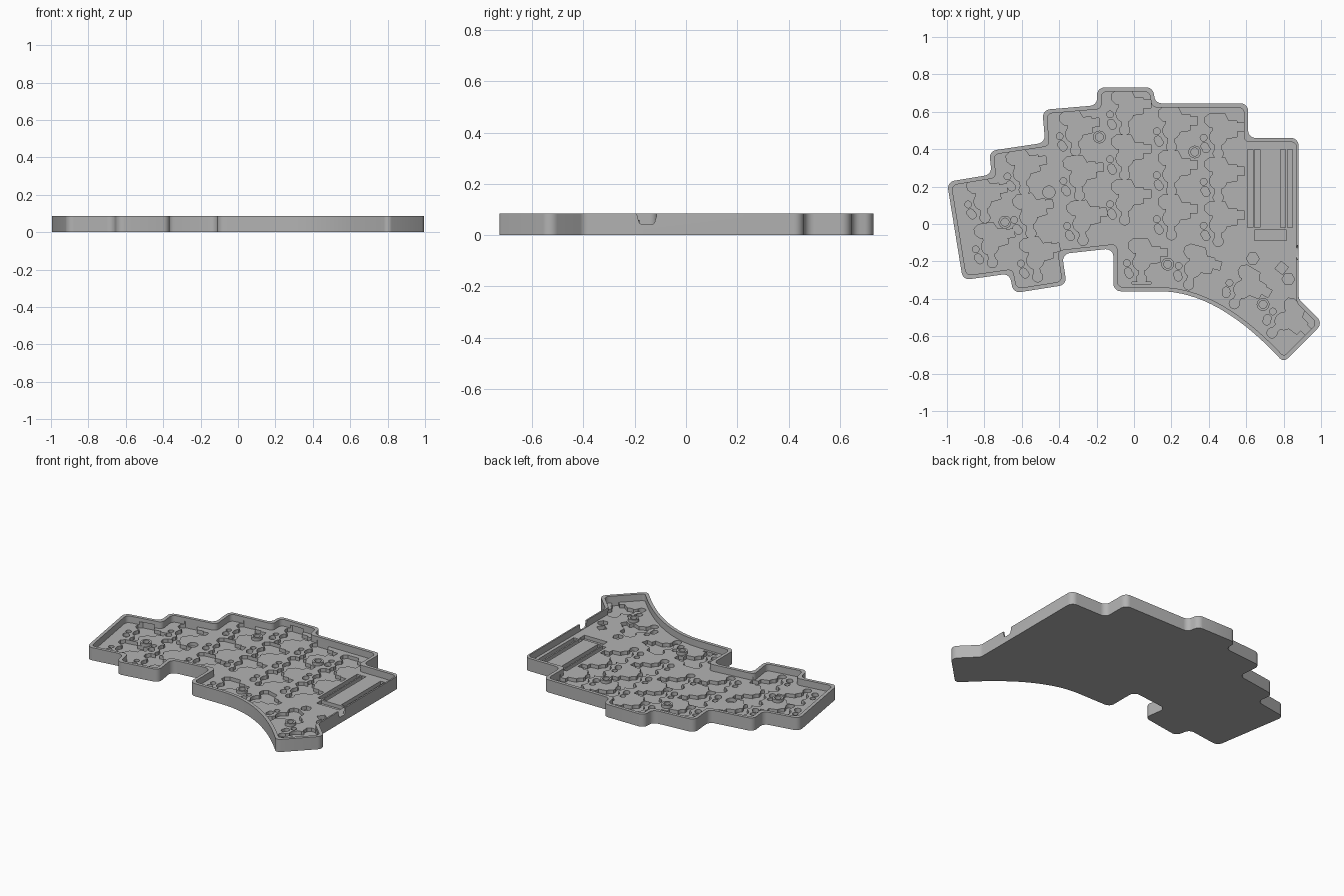
import bpy, bmesh, math
from mathutils import Vector, Matrix

if "Cube" in bpy.data.objects:
    bpy.data.objects.remove(bpy.data.objects["Cube"])

HEIGHT, FLOOR, POCKET = 0.085, 0.04, 0.016

grey = bpy.data.materials.new("plain grey")
grey.use_nodes = True
grey.diffuse_color = (0.45, 0.45, 0.45, 1)
grey.node_tree.nodes["Principled BSDF"].inputs["Base Color"].default_value = (0.45, 0.45, 0.45, 1)


def offset(pts, dist):
    """Move every edge of a clockwise loop inward and rejoin the corners."""
    lines = []
    for i, p in enumerate(pts):
        q = pts[(i + 1) % len(pts)]
        d = (q - p).normalized()
        lines.append((p + Vector((d.y, -d.x)) * dist(p, q), d))
    out = []
    for i, (p, d) in enumerate(lines):
        a, e = lines[i - 1]
        cross = e.x * d.y - e.y * d.x
        w = p - a
        out.append(p if abs(cross) < 1e-5 else a + e * ((w.x * d.y - w.y * d.x) / cross))
    return out


def fillet(pts, radius, steps=6):
    """Round each corner of a loop with a short arc."""
    out = []
    for i, p in enumerate(pts):
        a, b = pts[i - 1] - p, pts[(i + 1) % len(pts)] - p
        turn = math.pi - a.angle(b)
        if turn < 0.2:
            out.append(p)
            continue
        cut = min(radius * math.tan(turn / 2), 0.48 * a.length, 0.48 * b.length)
        r = cut / math.tan(turn / 2)
        start = p + a.normalized() * cut
        mid = (a.normalized() + b.normalized()).normalized()
        centre = p + mid * (r / math.cos(turn / 2))
        sweep = (start - centre).angle_signed(p + b.normalized() * cut - centre)
        for k in range(steps + 1):
            out.append(centre + Matrix.Rotation(-sweep * k / steps, 2) @ (start - centre))
    return out


def prism(bm, pts, low, high, place=Matrix()):
    """Extrude a closed loop between two heights."""
    face = bm.faces.new([bm.verts.new(place @ Vector((p[0], p[1], low))) for p in pts])
    top = bmesh.ops.extrude_face_region(bm, geom=[face])["geom"]
    verts = [v for v in top if isinstance(v, bmesh.types.BMVert)]
    shift = place.to_3x3() @ Vector((0, 0, high - low))
    bmesh.ops.translate(bm, vec=shift, verts=verts)


def circle(x, y, r, n=24, turn=0):
    return [(x + r * math.cos(turn + math.tau * k / n),
             y + r * math.sin(turn + math.tau * k / n)) for k in range(n)]


def rect(x0, x1, y0, y1):
    return [(x0, y0), (x1, y0), (x1, y1), (x0, y1)]


def finish(name, bm):
    bmesh.ops.recalc_face_normals(bm, faces=bm.faces[:])
    mesh = bpy.data.meshes.new(name)
    bm.to_mesh(mesh)
    bm.free()
    mesh.materials.append(grey)
    obj = bpy.data.objects.new(name, mesh)
    bpy.context.collection.objects.link(obj)
    return obj


def select(obj):
    bpy.ops.object.select_all(action='DESELECT')
    obj.select_set(True)
    bpy.context.view_layer.objects.active = obj


def carve(obj, bm):
    cutter = finish("cutter", bm)
    cutter.hide_render = True
    mod = obj.modifiers.new("carve", 'BOOLEAN')
    mod.operation, mod.solver, mod.use_self = 'DIFFERENCE', 'EXACT', True
    mod.object = cutter
    select(obj)
    bpy.ops.object.modifier_apply(modifier=mod.name)
    bpy.data.objects.remove(cutter)


# Stepped outline, clockwise, closed by a curved thumb edge
outline = [Vector(p) for p in (
    (-1.0, .225), (-.76, .265), (-.775, .39), (-.475, .435), (-.49, .61), (-.195, .635),
    (-.2, .73), (.1, .73), (.115, .645), (.61, .645), (.61, .46), (.88, .46),
    (.88, -.4), (1.01, -.53))]
tip, bend, start = Vector((.8, -.74)), Vector((.45, -.355)), Vector((.13, -.36))
for k in range(17):
    t = k / 16
    outline.append(tip * (1 - t) ** 2 + bend * 2 * t * (1 - t) + start * t ** 2)
outline += [Vector(p) for p in (
    (-.11, -.36), (-.11, -.13), (-.385, -.16), (-.36, -.325), (-.645, -.37),
    (-.665, -.265), (-.915, -.3))]

# Tray: solid block, hollowed above the floor, thinner wall on the straight left side
bm = bmesh.new()
prism(bm, fillet(outline, .04), 0, HEIGHT)
case = finish("case_tray", bm)


def wall(p, q):
    return .01 if abs(p.x - .88) < .001 and abs(q.x - .88) < .001 else .022


bm = bmesh.new()
prism(bm, fillet(offset(outline, wall), .03), FLOOR, .2)
carve(case, bm)

# Rounded cable notch through the left wall
bm = bmesh.new()
notch = [Vector(p) for p in ((-.195, .2), (-.19, .075), (-.18, .041), (-.125, .041), (-.115, .075), (-.11, .2))]
side = Matrix(((0, 0, 1, 0), (1, 0, 0, 0), (0, 1, 0, 0), (0, 0, 0, 1)))
prism(bm, fillet(notch, .015), .84, .92, side)
carve(case, bm)

# Socket pockets: columns of (x, y, step x, step y, count, angle)
columns = [
    (-.81, .12, .04, -.24, 2, 8.5), (-.6, .27, .036, -.233, 3, 8.5),
    (-.32, .48, .02, -.24, 3, 5), (-.05, .59, 0, -.24, 3, 0),
    (.2, .5, 0, -.235, 3, 0), (.45, .465, 0, -.235, 3, 0),
    (.04, -.205, 0, 0, 1, 0), (.315, -.24, 0, 0, 1, -15),
    (.58, -.35, 0, 0, 1, -30), (.8, -.52, 0, 0, 1, -45)]
socket = [(-.07, .105), (-.045, .125), (.035, .125), (.055, .085), (.1, .085), (.1, .075),
          (.14, .075), (.14, .03), (.1, .03), (.1, 0), (.03, -.01), (-.03, -.01),
          (-.03, .05), (-.045, .05), (-.07, .075)]
bm = bmesh.new()
for x, y, dx, dy, count, angle in columns:
    for k in range(count):
        place = Matrix.Translation((x + dx * k, y + dy * k, 0)) @ Matrix.Rotation(math.radians(angle), 4, 'Z')
        for shape in (socket, circle(0, 0, .046), circle(-.078, -.004, .018),
                      circle(-.072, -.05, .02), circle(-.064, -.064, .02),
                      circle(0, -.088, .027), rect(-.017, .017, -.08, -.03)):
            prism(bm, shape, POCKET, .06, place)

# Controller pin slots and connector recess
for x in (.608, .645, .782, .82):
    prism(bm, rect(x, x + .028, -.02, .397), POCKET, .06)
prism(bm, rect(.645, .815, -.087, -.032), POCKET, .06)

# Small component recesses
for x, y, r, n, turn in ((.635, -.185, .034, 6, 0), (.79, -.235, .036, 4, .1),
                         (.825, -.295, .034, 6, 0), (-.455, .17, .033, 24, 0)):
    prism(bm, circle(x, y, r, n, turn), POCKET, .06)
prism(bm, rect(-.01, .09, -.322, -.31), POCKET, .06)
prism(bm, rect(.025, .055, -.315, -.285), POCKET, .06)
carve(case, bm)
select(case)
bpy.ops.object.shade_smooth_by_angle(angle=math.radians(30))

# Hollow screw posts
for i, (x, y) in enumerate(((-.69, .01), (-.185, .465), (.325, .385), (.18, -.215), (.69, -.43))):
    bm = bmesh.new()
    prism(bm, circle(x, y, .034), FLOOR - .01, .06)
    post = finish(f"screw_post_{i + 1}", bm)
    bm = bmesh.new()
    prism(bm, circle(x, y, .021), FLOOR, .1)
    carve(post, bm)
    select(post)
    bpy.ops.object.shade_smooth_by_angle(angle=math.radians(30))
